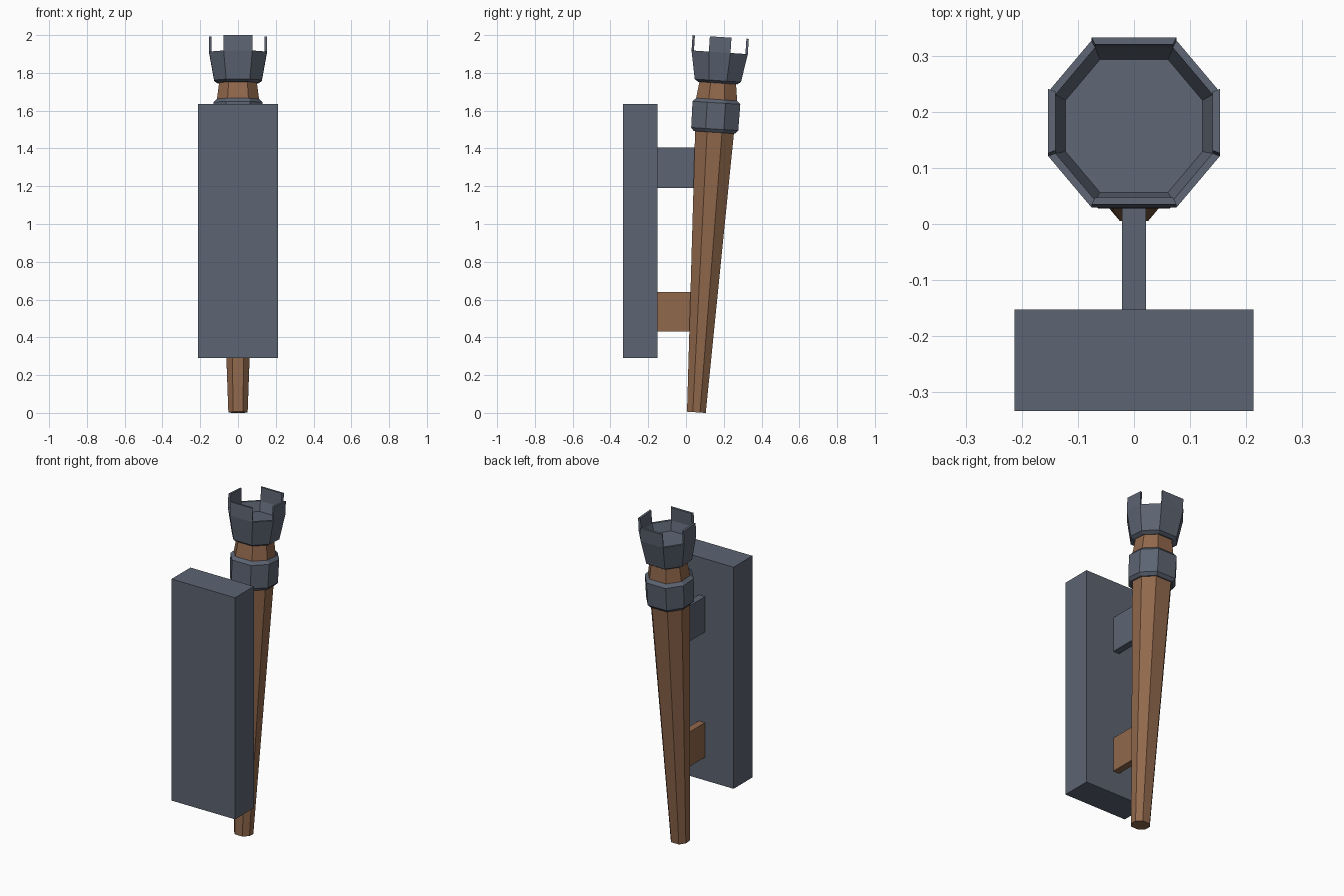
import bpy, bmesh, math

cube = bpy.data.objects.get("Cube")
if cube:
    bpy.data.objects.remove(cube, do_unlink=True)


def material(name, rgb):
    m = bpy.data.materials.new(name)
    m.use_nodes = True
    m.diffuse_color = (*rgb, 1)
    m.node_tree.nodes["Principled BSDF"].inputs["Base Color"].default_value = (*rgb, 1)
    return m


iron = material("blue grey iron", (0.107, 0.127, 0.168))
wood = material("brown wood", (0.283, 0.138, 0.072))

# Slightly uneven octagon: one quadrant, mirrored to all four
QUADRANT = [(1, 0.375), (0.495, 0.975)]
SIGNS = [(1, 1), (-1, 1), (-1, -1), (1, -1)]
OCTAGON = []
for sx, sy in SIGNS:
    points = QUADRANT if sx * sy > 0 else QUADRANT[::-1]
    OCTAGON += [(sx * x, sy * y) for x, y in points]


def finish(name, bm, mat):
    bmesh.ops.recalc_face_normals(bm, faces=bm.faces)
    mesh = bpy.data.meshes.new(name)
    bm.to_mesh(mesh)
    bm.free()
    mesh.materials.append(mat)
    ob = bpy.data.objects.new(name, mesh)
    bpy.context.collection.objects.link(ob)
    return ob


def lean(ob):
    """Stand a torch part on the shared leaning axis."""
    ob.location = (0, 0.055, 0.003)
    ob.rotation_euler.x = -math.radians(3.7)


def torch_part(name, profile, mat, battlement=None, height=0):
    """Loft octagons along (radius, height) steps; raise alternate rim faces."""
    bm = bmesh.new()
    rings = [[bm.verts.new((r * x, r * y, z)) for x, y in OCTAGON] for r, z in profile]
    raised = []
    for step, (a, b) in enumerate(zip(rings, rings[1:])):
        for i in range(8):
            j = (i + 1) % 8
            face = bm.faces.new((a[i], a[j], b[j], b[i]))
            if step == battlement and i % 2:
                raised.append(face)
    bm.faces.new(rings[0])
    bm.faces.new(rings[-1])
    bmesh.ops.recalc_face_normals(bm, faces=bm.faces)
    if raised:
        out = bmesh.ops.extrude_discrete_faces(bm, faces=raised)
        for face in out["faces"]:
            bmesh.ops.translate(bm, verts=face.verts, vec=(0, 0, height))
    lean(finish(name, bm, mat))


def box(name, low, high, mat):
    bm = bmesh.new()
    bmesh.ops.create_cube(bm, size=1)
    for v in bm.verts:
        v.co = [(l + h) / 2 + c * (h - l) for l, h, c in zip(low, high, v.co)]
    finish(name, bm, mat)


# Torch: tapered shaft, collar, neck and crowned cup
torch_part("shaft", [(0.051, 0), (0.106, 1.5)], wood)
torch_part("collar", [(0.113, 1.485), (0.128, 1.503), (0.13, 1.642), (0.112, 1.66)], iron)
torch_part("neck", [(0.113, 1.65), (0.098, 1.76)], wood)
torch_part("cup", [(0.107, 1.747), (0.126, 1.76), (0.153, 1.91), (0.14, 1.91), (0.122, 1.855)],
           iron, battlement=2, height=0.081)

# Wall plate and the two arms that hold the torch
box("wall_plate", (-0.213, -0.333, 0.29), (0.213, -0.152, 1.635), iron)
box("upper_arm", (-0.021, -0.16, 1.19), (0.021, 0.08, 1.405), iron)
box("lower_arm", (-0.021, -0.16, 0.43), (0.021, 0.06, 0.64), wood)
